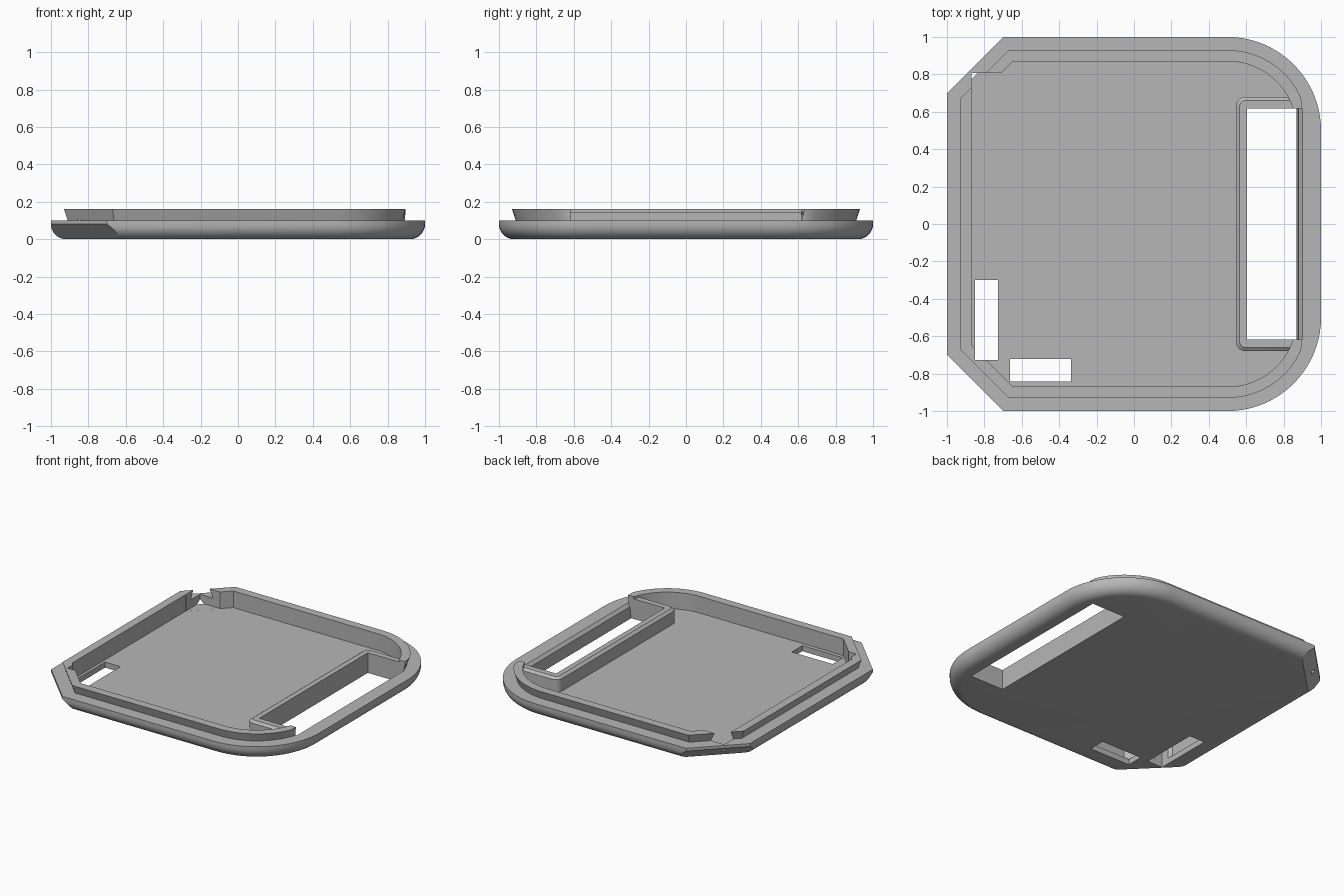
import bpy
import bmesh
import math

cube = bpy.data.objects.get("Cube")
if cube:
    bpy.data.objects.remove(cube, do_unlink=True)

grey = bpy.data.materials.new("plain grey")
grey.use_nodes = True
grey.diffuse_color = (0.47, 0.47, 0.47, 1)
grey.node_tree.nodes["Principled BSDF"].inputs["Base Color"].default_value = grey.diffuse_color


def loft(name, rings):
    """Closed solid through a list of equal-length rings of 3D points."""
    bm = bmesh.new()
    rows = [[bm.verts.new(p) for p in ring] for ring in rings]
    n = len(rows[0])
    for a, b in zip(rows, rows[1:]):
        for i in range(n):
            j = (i + 1) % n
            bm.faces.new((a[i], a[j], b[j], b[i]))
    bm.faces.new(rows[0][::-1])
    bm.faces.new(rows[-1])
    bmesh.ops.recalc_face_normals(bm, faces=bm.faces)
    mesh = bpy.data.meshes.new(name)
    bm.to_mesh(mesh)
    bm.free()
    mesh.materials.append(grey)
    obj = bpy.data.objects.new(name, mesh)
    bpy.context.collection.objects.link(obj)
    return obj


def box(name, x0, x1, y0, y1, z0, z1):
    return loft(name, [[(x0, y0, z), (x1, y0, z), (x1, y1, z), (x0, y1, z)] for z in (z0, z1)])


def arc(cx, cy, r, start, steps):
    return [(cx + r * math.cos(math.radians(start + 90 * i / steps)),
             cy + r * math.sin(math.radians(start + 90 * i / steps))) for i in range(steps + 1)]


def outline(z, inset, cut_inset, x_limit=2):
    """Plate outline: two rounded corners at +x, two cut corners at -x."""
    e = 1 - inset
    k = 0.7 - cut_inset * math.sqrt(2) + inset
    pts = arc(0.5, -0.5, 0.5 - inset, -90, 20) + arc(0.5, 0.5, 0.5 - inset, 0, 20)
    pts += [(-k, e), (-e, k), (-e, -k), (-k, -e)]
    return [(min(x, x_limit), y, z) for x, y in pts]


def rounded_rect(z, x0, x1, half_y, r):
    pts = [(x1, -half_y), (x1, half_y)]
    pts += arc(x0 + r, half_y - r, r, 90, 6) + arc(x0 + r, r - half_y, r, 180, 6)
    return [(x, y, z) for x, y in pts]


def combine(target, tool, operation):
    mod = target.modifiers.new(operation.lower(), "BOOLEAN")
    mod.operation = operation
    mod.solver = "EXACT"
    mod.object = tool
    bpy.context.view_layer.objects.active = target
    bpy.ops.object.modifier_apply(modifier=mod.name)
    bpy.data.objects.remove(tool, do_unlink=True)


# Plate with rounded lower edge, flared lip and sunken floor
R = 0.08
rings = []
for i in range(9):
    t = math.pi / 2 * i / 8
    z = R * (1 - math.cos(t))
    rings.append(outline(z, R * (1 - math.sin(t)), R - z))
rings += [
    outline(0.1, 0, 0),
    outline(0.1, 0.09, 0.09, 0.895),
    outline(0.16, 0.07, 0.07, 0.895),
    outline(0.16, 0.13, 0.13),
    outline(0.04, 0.13, 0.13),
]
plate = loft("lid_plate", rings)

# Raised frame around the long slot
frame = loft("slot_frame", [
    rounded_rect(0.02, 0.545, 0.86, 0.68, 0.05),
    rounded_rect(0.13, 0.545, 0.86, 0.68, 0.05),
    rounded_rect(0.145, 0.565, 0.86, 0.66, 0.03),
])
combine(plate, frame, "UNION")

# Long slot, with a stepped outer wall that also opens the lip
profile = [(0.603, -0.1), (0.87, -0.1), (0.87, 0), (0.88, 0.08),
           (0.9, 0.1), (0.9, 0.3), (0.603, 0.3)]
slot = loft("slot_cutter", [[(x, y, z) for x, z in profile] for y in (-0.618, 0.618)])
combine(plate, slot, "DIFFERENCE")

# Two small windows and the corner notch
combine(plate, box("side_window_cutter", -0.85, -0.728, -0.728, -0.3, -0.1, 0.3), "DIFFERENCE")
combine(plate, box("front_window_cutter", -0.662, -0.338, -0.842, -0.722, -0.1, 0.3), "DIFFERENCE")
combine(plate, box("notch_cutter", -0.869, -0.6, 0.6, 0.808, 0.0402, 0.3), "DIFFERENCE")

# Smooth rounded edges, keep the rest crisp
bpy.ops.object.select_all(action="DESELECT")
plate.select_set(True)
bpy.context.view_layer.objects.active = plate
bpy.ops.object.shade_smooth_by_angle(angle=math.radians(25))
